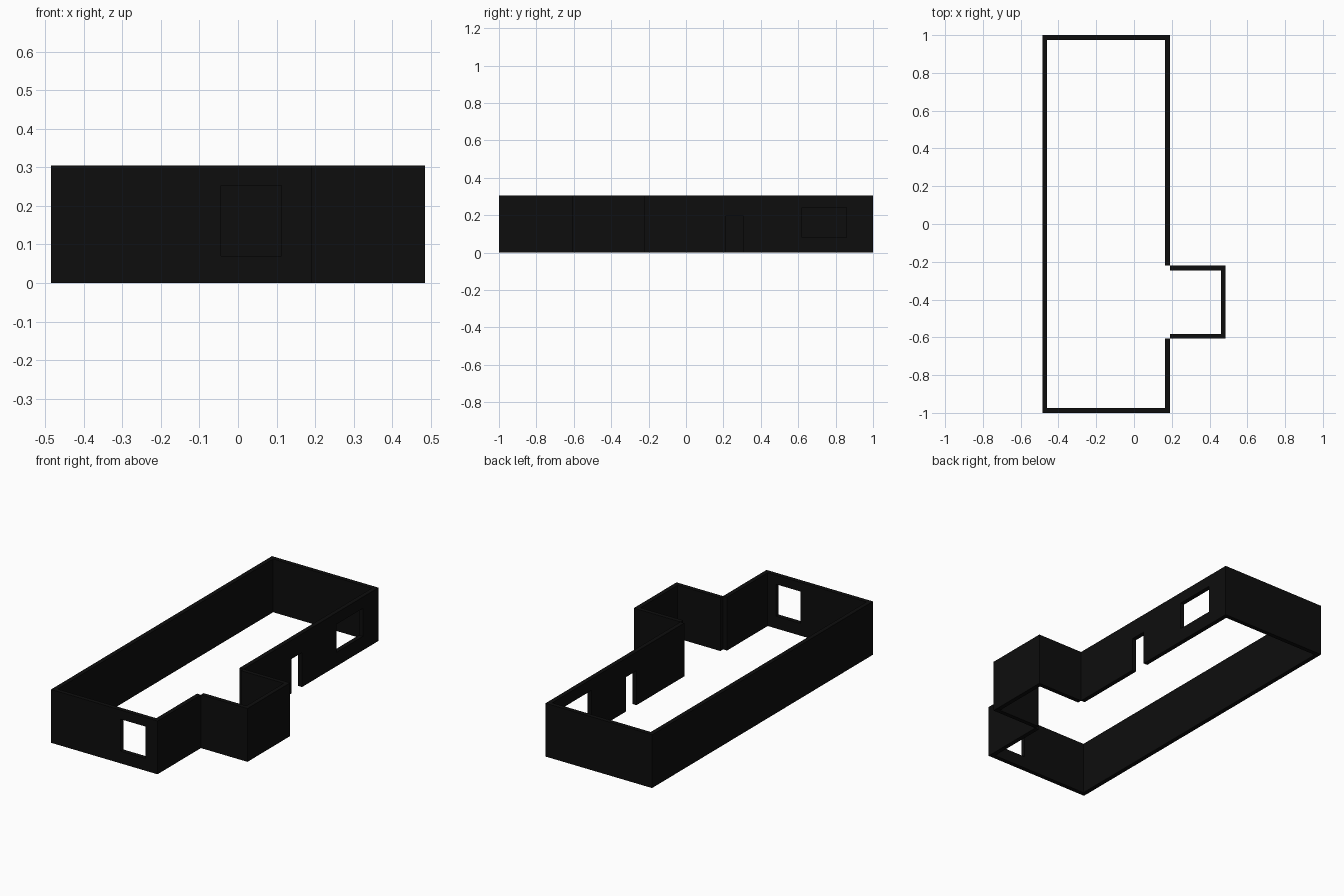
import bpy, bmesh

if "Cube" in bpy.data.objects:
    bpy.data.objects.remove(bpy.data.objects["Cube"])

HEIGHT = 0.305
T = 0.025              # wall thickness
L, R, F, B = -0.485, 0.19, -1.0, 1.0      # main room outer limits
BX, BY0, BY1 = 0.485, -0.607, -0.22       # side bay outer limits

black = bpy.data.materials.new("black_wall")
black.diffuse_color = (0.004, 0.004, 0.004, 1)
black.use_nodes = True
black.node_tree.nodes["Principled BSDF"].inputs["Base Color"].default_value = black.diffuse_color


def extrude_outline(name, points, z0, z1):
    """Solid prism from a plan outline."""
    bm = bmesh.new()
    face = bm.faces.new([bm.verts.new((x, y, z0)) for x, y in points])
    top = bmesh.ops.extrude_face_region(bm, geom=[face])["geom"]
    bmesh.ops.translate(bm, vec=(0, 0, z1 - z0),
                        verts=[v for v in top if isinstance(v, bmesh.types.BMVert)])
    bmesh.ops.recalc_face_normals(bm, faces=bm.faces)
    mesh = bpy.data.meshes.new(name)
    bm.to_mesh(mesh)
    bm.free()
    obj = bpy.data.objects.new(name, mesh)
    bpy.context.collection.objects.link(obj)
    mesh.materials.append(black)
    return obj


def cut_opening(wall, x0, x1, y0, y1, z0, z1):
    """Cut a box-shaped opening through a wall."""
    cutter = extrude_outline("opening_cutter",
                             [(x0, y0), (x1, y0), (x1, y1), (x0, y1)], z0, z1)
    cutter.hide_render = True
    mod = wall.modifiers.new("opening", 'BOOLEAN')
    mod.operation = 'DIFFERENCE'
    mod.solver = 'EXACT'
    mod.object = cutter
    bpy.context.view_layer.objects.active = wall
    bpy.ops.object.modifier_apply(modifier=mod.name)
    bpy.data.objects.remove(cutter)


# Main room: wall ring left open where the bay joins
room = extrude_outline("room_walls", [
    (R, BY0), (R, F), (L, F), (L, B), (R, B), (R, BY1),
    (R - T, BY1), (R - T, B - T), (L + T, B - T),
    (L + T, F + T), (R - T, F + T), (R - T, BY0)], 0, HEIGHT)

# Side bay: three-sided wall
extrude_outline("bay_walls", [
    (R, BY0), (BX, BY0), (BX, BY1), (R, BY1),
    (R, BY1 - T), (BX - T, BY1 - T), (BX - T, BY0 + T), (R, BY0 + T)], 0, HEIGHT)

# Front window, side window, side door
cut_opening(room, -0.044, 0.113, F - 0.05, F + 0.08, 0.07, 0.253)
cut_opening(room, R - 0.08, R + 0.05, 0.62, 0.858, 0.08, 0.24)
cut_opening(room, R - 0.08, R + 0.05, 0.212, 0.308, -0.05, 0.197)
